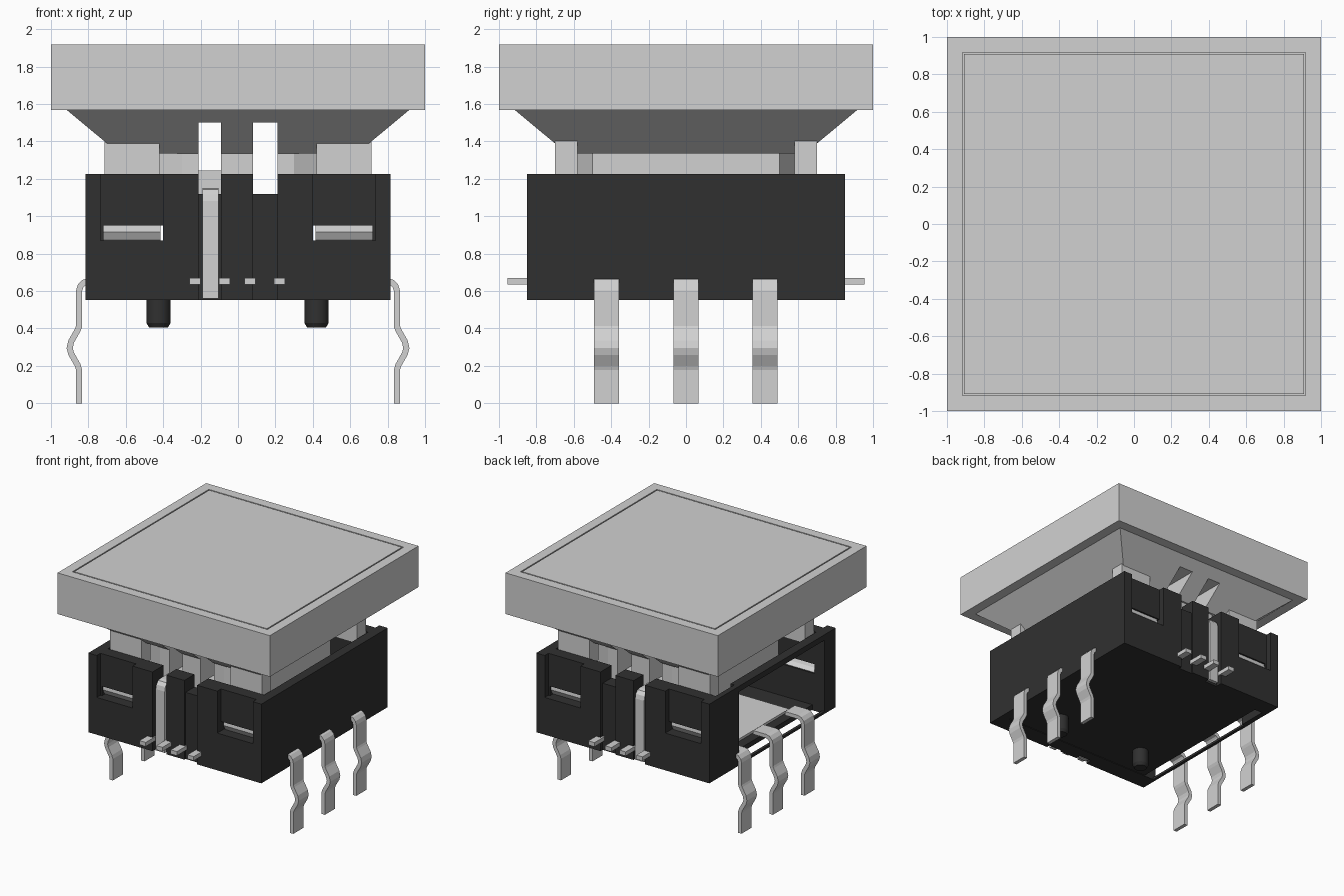
import bpy, bmesh, math
from mathutils import Vector

if "Cube" in bpy.data.objects:
    bpy.data.objects.remove(bpy.data.objects["Cube"], do_unlink=True)


def material(name, c):
    m = bpy.data.materials.new(name)
    m.use_nodes = True
    m.diffuse_color = (c, c, c, 1)
    m.node_tree.nodes["Principled BSDF"].inputs["Base Color"].default_value = (c, c, c, 1)
    return m


LIGHT = material("light grey", 0.64)
DARK = material("charcoal", 0.03)


def finish(bm, name, mat):
    bmesh.ops.recalc_face_normals(bm, faces=bm.faces)
    me = bpy.data.meshes.new(name)
    bm.to_mesh(me)
    bm.free()
    me.materials.append(mat)
    ob = bpy.data.objects.new(name, me)
    bpy.context.collection.objects.link(ob)
    return ob


def add_box(bm, x0, x1, y0, y1, z0, z1):
    vs = bmesh.ops.create_cube(bm, size=1)["verts"]
    for v in vs:
        v.co = Vector(((x0 + x1) / 2 + v.co.x * (x1 - x0),
                       (y0 + y1) / 2 + v.co.y * (y1 - y0),
                       (z0 + z1) / 2 + v.co.z * (z1 - z0)))


def boxes(name, mat, specs):
    bm = bmesh.new()
    for s in specs:
        add_box(bm, *s)
    return finish(bm, name, mat)


def prism(name, mat, low, high, z0, z1):
    """Solid between two outlines with equal point counts."""
    bm = bmesh.new()
    a = [bm.verts.new((x, y, z0)) for x, y in low]
    b = [bm.verts.new((x, y, z1)) for x, y in high]
    bm.faces.new(a)
    bm.faces.new(b)
    for i in range(len(a)):
        j = (i + 1) % len(a)
        bm.faces.new((a[i], a[j], b[j], b[i]))
    return finish(bm, name, mat)


def ribbon(name, mat, path, thick, width, place):
    """Bent metal strip: thickened path, extruded across its width."""
    pts = [Vector(p) for p in path]
    left, right = [], []
    for i, p in enumerate(pts):
        d0 = (p - pts[i - 1]).normalized() if i else (pts[1] - p).normalized()
        d1 = (pts[i + 1] - p).normalized() if i < len(pts) - 1 else d0
        t = (d0 + d1).normalized()
        n = Vector((-t.y, t.x)) * (thick / 2 / max(0.5, t.dot(d0)))
        left.append(p + n)
        right.append(p - n)
    bm = bmesh.new()
    rings = [[bm.verts.new(place(q.x, q.y, w)) for q, w in
              ((l, -width / 2), (l, width / 2), (r, width / 2), (r, -width / 2))]
             for l, r in zip(left, right)]
    for a, b in zip(rings, rings[1:]):
        for k in range(4):
            bm.faces.new((a[k], a[(k + 1) % 4], b[(k + 1) % 4], b[k]))
    bm.faces.new(rings[0])
    bm.faces.new(rings[-1])
    return finish(bm, name, mat)


def square(h):
    return [(-h, -h), (h, -h), (h, h), (-h, h)]


# Cap: block with a shallow recess that holds the top panel
bm = bmesh.new()
add_box(bm, -1, 1, -1, 1, 1.567, 1.917)
top = max(bm.faces, key=lambda f: f.calc_center_median().z)
bmesh.ops.inset_individual(bm, faces=[top], thickness=0.082, use_even_offset=True)
recess = bmesh.ops.extrude_discrete_faces(bm, faces=[top])["faces"][0]
for v in recess.verts:
    v.co.z -= 0.03
finish(bm, "cap", LIGHT)
boxes("cap_panel", LIGHT, [(-0.908, 0.908, -0.908, 0.908, 1.88, 1.917)])

# Tapered underside and chamfered plunger core, with two channels cut along y
taper = prism("cap_underside", LIGHT, square(0.635), square(0.918), 1.335, 1.57)
octagon = [(-0.3, -0.62), (0.3, -0.62), (0.52, -0.5), (0.52, 0.5),
           (0.3, 0.62), (-0.3, 0.62), (-0.52, 0.5), (-0.52, -0.5)]
core = prism("plunger_core", LIGHT, octagon, octagon, 1.0, 1.345)
cutter = boxes("channel_cutter", DARK, [(-0.21, -0.09, -1.2, 1.2, 1.12, 1.5),
                                        (0.08, 0.21, -1.2, 1.2, 1.12, 1.5)])
cutter.hide_render = True
cutter.hide_viewport = True
for ob in (taper, core):
    mod = ob.modifiers.new("channels", "BOOLEAN")
    mod.operation = "DIFFERENCE"
    mod.solver = "EXACT"
    mod.object = cutter
boxes("channel_stop", LIGHT, [(-0.212, -0.088, -0.2, 0.2, 1.1, 1.245)])


def mirrored(spec, sx, sy):
    x0, x1, y0, y1, z0, z1 = spec
    x0, x1 = sorted((x0 * sx, x1 * sx))
    y0, y1 = sorted((y0 * sy, y1 * sy))
    return x0, x1, y0, y1, z0, z1


# Plunger corner legs, and curved snap hooks filling the housing windows
CORNERS = [(sx, sy) for sx in (-1, 1) for sy in (-1, 1)]
boxes("plunger_legs", LIGHT, [mirrored((0.42, 0.715, 0.58, 0.70, 1.17, 1.45), *c) for c in CORNERS])
hook = [(0.73, 0.965), (0.77, 0.958), (0.775, 0.92), (0.755, 0.885), (0.72, 0.86)]
for sx, sy in CORNERS:
    ribbon("snap_hook", LIGHT, hook, 0.03, 0.305,
           lambda a, z, w, sx=sx, sy=sy: (sx * 0.5675 + w, sy * a, z))

# Housing: front and back walls with pockets, windows and middle slots
Z0, Z1 = 0.553, 1.227
wall = [(0.21, 0.40, 0.70, 0.85, Z0, Z1),
        (0.40, 0.735, 0.70, 0.85, Z0, 0.87),
        (0.40, 0.735, 0.70, 0.80, 0.95, Z1),
        (0.72, 0.735, 0.70, 0.80, 0.87, 0.95),
        (0.735, 0.815, 0.70, 0.85, Z0, Z1)]
middle = [(-0.09, 0.08, 0.70, 0.835, Z0, Z1),
          (-0.21, -0.09, 0.70, 0.79, Z0, 1.12),
          (0.08, 0.21, 0.70, 0.82, Z0, 1.12)]
boxes("end_walls", DARK, [mirrored(s, *c) for c in CORNERS for s in wall]
      + [mirrored(s, 1, sy) for sy in (-1, 1) for s in middle])

# Housing: closed left side, mostly open right side, floor
boxes("side_wall", DARK, [(0.735, 0.815, -0.70, 0.70, Z0, Z1)])
boxes("open_side_frame", DARK, [(-0.815, -0.77, 0.45, 0.70, Z0, Z1),
                                (-0.815, -0.735, -0.70, 0.45, 1.18, Z1),
                                (-0.815, -0.79, -0.70, 0.45, Z0, 0.573)])
boxes("housing_floor", DARK, [(-0.70, 0.735, -0.70, 0.70, 0.558, 0.60)])
boxes("contact_plate", LIGHT, [(-0.62, 0.5, -0.5, 0.5, 0.60, 0.62)])

# Locating pegs
for x in (-0.425, 0.42):
    bm = bmesh.new()
    for r0, r1, z0, z1 in ((0.065, 0.065, 0.43, 0.57), (0.05, 0.065, 0.405, 0.43)):
        vs = bmesh.ops.create_cone(bm, cap_ends=True, segments=24, radius1=r0,
                                   radius2=r1, depth=z1 - z0)["verts"]
        bmesh.ops.translate(bm, verts=vs, vec=(x, -0.425, (z0 + z1) / 2))
    peg = finish(bm, "locating_peg", DARK)
    for p in peg.data.polygons:
        p.use_smooth = len(p.vertices) == 4
    peg.data.set_sharp_from_angle(angle=math.radians(35))

# Kinked terminal legs on both sides
leg = [(0.68, 0.652), (0.80, 0.652), (0.825, 0.645), (0.843, 0.625), (0.85, 0.60),
       (0.85, 0.41), (0.858, 0.39), (0.892, 0.33), (0.9, 0.295), (0.892, 0.265),
       (0.858, 0.205), (0.85, 0.18), (0.85, 0.0)]
for s in (-1, 1):
    for y in (-0.425, 0, 0.422):
        ribbon("terminal_leg", LIGHT, leg, 0.032, 0.135,
               lambda a, z, w, s=s, y=y: (s * a, y + w, z))

# Bent contact strips and small pins on the front and back
strip = [(0.82, 0.56), (0.82, 1.08), (0.813, 1.11), (0.795, 1.13), (0.77, 1.135), (0.66, 1.135)]
for s in (-1, 1):
    ribbon("contact_strip", LIGHT, strip, 0.03, 0.085,
           lambda a, z, w, s=s: (-0.148 + w, s * a, z))
boxes("small_pins", LIGHT, [mirrored((x - 0.029, x + 0.029, 0.78, 0.955, 0.635, 0.67), 1, s)
                            for s in (-1, 1) for x in (-0.23, -0.072, 0.064, 0.222)])
